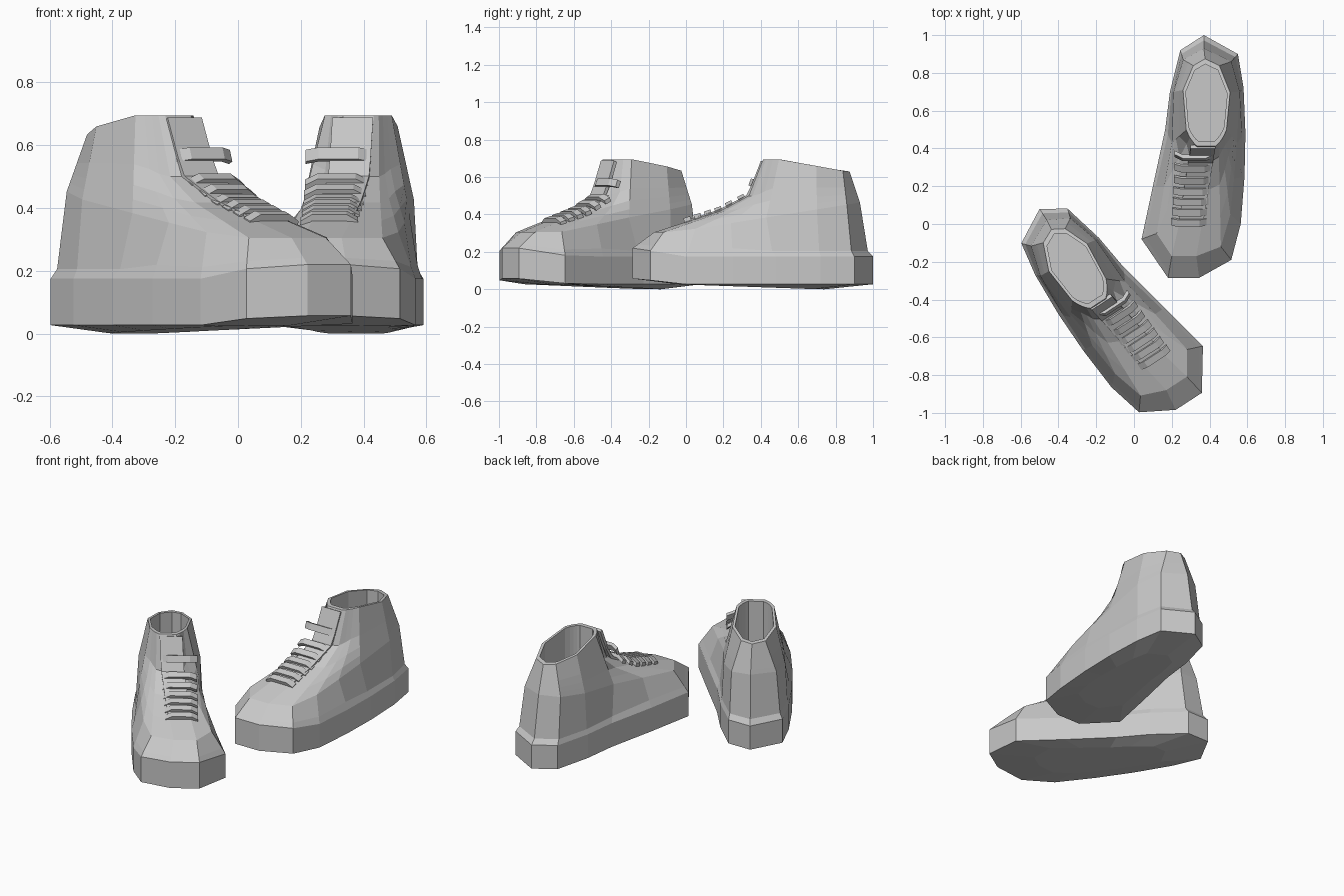
import bpy
import bmesh
from math import sin, cos, radians
from mathutils import Matrix, Vector

cube = bpy.data.objects.get("Cube")
if cube:
    bpy.data.objects.remove(cube, do_unlink=True)

grey = bpy.data.materials.new("plain_grey")
grey.use_nodes = True
tone = (0.58, 0.58, 0.58, 1)
grey.diffuse_color = tone
grey.node_tree.nodes["Principled BSDF"].inputs["Base Color"].default_value = tone

# Columns around the shoe: sole outline x, y; crease x, y; angle on the collar
COLUMNS = [
    (.18, -.285, .20, -.17, -22), (.345, -.285, .33, -.17, 22),
    (.515, -.19, .46, -.12, 30), (.565, 0, .51, .05, 37),
    (.585, .25, .53, .24, 45), (.59, .48, .545, .43, 55),
    (.58, .72, .56, .70, 105), (.55, .90, .515, .86, 148),
    (.37, 1, .37, .93, 183), (.245, .92, .26, .87, 212),
    (.19, .70, .21, .70, 252), (.165, .50, .20, .43, 305),
    (.10, .20, .16, .20, 318), (.04, -.08, .12, -.05, 330),
]
# How far the throat has moved back and risen at each level
LEVELS = [(.29, .14), (.6, .29), (.87, .5), (1, 1)]


def clamp(v):
    return max(0.0, min(1.0, v))


def toe_amount(y):
    return clamp((-.05 - y) / .2)


def loft(name, rings, matrix):
    """Skin closed rings into a solid with capped ends."""
    bm = bmesh.new()
    loops = [[bm.verts.new(p) for p in ring] for ring in rings]
    n = len(loops[0])
    for a, b in zip(loops, loops[1:]):
        for i in range(n):
            j = (i + 1) % n
            bm.faces.new((a[i], a[j], b[j], b[i]))
    bm.faces.new(loops[0][::-1])
    bm.faces.new(loops[-1])
    bm.transform(matrix)
    bmesh.ops.recalc_face_normals(bm, faces=bm.faces)
    mesh = bpy.data.meshes.new(name)
    bm.to_mesh(mesh)
    bm.free()
    mesh.materials.append(grey)
    obj = bpy.data.objects.new(name, mesh)
    bpy.context.collection.objects.link(obj)


def collar_point(angle, scale=1.0):
    a = radians(angle)
    y = .635 - .24 * scale * cos(a)
    z = .695 - .065 * clamp((y - .5) / .36)
    return Vector((.383 + .13 * scale * sin(a), y, z))


def body_rings():
    outline = [Vector((c[0], c[1], 0)) for c in COLUMNS]
    crease = [Vector((c[2], c[3], max(.305, .315 + .16 * c[3]))) for c in COLUMNS]
    collar = [collar_point(c[4]) for c in COLUMNS]
    centre = Vector((.35, .35, 0))
    tread = []
    for p in outline:
        q = centre.lerp(p, .6)
        q.z = max(0, .025 - .035 * q.y)
        tread.append(q)
    sole_low = [Vector((p.x, p.y, .027 + .03 * toe_amount(p.y))) for p in outline]
    sole_top = [Vector((p.x, p.y, .175 + .045 * toe_amount(p.y))) for p in outline]
    # Narrow ledge at the heel, steeper over the toes
    ledge = []
    for p, q in zip(sole_top, crease):
        r = p.lerp(q, .4)
        r.z = p.z + .03
        ledge.append(r if p.y > .3 else p.lerp(q, .25))
    rings = [tread, sole_low, sole_top, ledge, crease]
    # Vamp sweeps back under the laces while the shaft rises straight
    for back, rise in LEVELS:
        ring = []
        for p, q in zip(crease, collar):
            front = clamp((.43 - p.y) / .23)
            h = rise + (back - rise) * front
            r = p.lerp(q, h)
            r.z = p.z + (q.z - p.z) * rise
            ring.append(r)
        rings.append(ring)
    # Collar thickness, lining and insole
    rim = [collar_point(c[4], .88) for c in COLUMNS]
    rings.append(rim)
    rings.append([Vector((p.x, p.y, .14)) for p in rim])
    return rings


def throat_path():
    start, end = Vector((0, -.17, .305)), Vector((0, .412, .695))
    points = [start]
    for back, rise in LEVELS:
        points.append(Vector((0, start.y + (end.y - start.y) * back,
                              start.z + (end.z - start.z) * rise)))
    return points


def throat_at(y):
    """Point, tangent and outward normal of the throat at depth y."""
    path = throat_path()
    for a, b in zip(path, path[1:]):
        if y <= b.y:
            break
    t = (b - a).normalized()
    p = a.lerp(b, (y - a.y) / (b.y - a.y))
    p.x = .29 + .08 * y
    return p, t, Vector((0, -t.z, t.y))


def strap_rings(y, half, width):
    p, t, n = throat_at(y)
    rings = []
    for u, droop in ((-1, .022), (-.6, 0), (.6, 0), (1, .022)):
        mid = p + Vector((half * u, 0, 0)) + n * (.012 - droop)
        rings.append([mid + t * (width * s) + n * (.011 * k)
                      for s, k in ((-1, -1), (1, -1), (1, 1), (-1, 1))])
    return rings


def tongue_rings():
    rings = []
    for y in (0, .09, .17, .25, .326, .36, .408):
        p, t, n = throat_at(y)
        x = Vector((.065, 0, 0))
        p.x = .30 + .16 * y
        rings.append([p - x - n * .012, p + x - n * .012,
                      p + x + n * .008, p - x + n * .008])
    return rings


# Left shoe stands straight; the right is its mirror, turned and set forward
PLACES = {
    "left": Matrix.Identity(4),
    "right": Matrix.Translation((.355, -.557, 0))
    @ Matrix.Rotation(radians(33), 4, 'Z') @ Matrix.Diagonal((-1, 1, 1, 1)),
}
LACES = [(.01, .092), (.065, .092), (.12, .094), (.175, .096), (.235, .098), (.30, .1)]

for side, place in PLACES.items():
    loft(side + "_shoe_body", body_rings(), place)
    loft(side + "_tongue", tongue_rings(), place)
    for i, (y, half) in enumerate(LACES):
        loft(f"{side}_lace_{i + 1}", strap_rings(y, half, .019), place)
    loft(side + "_ankle_strap", strap_rings(.362, .104, .02), place)
